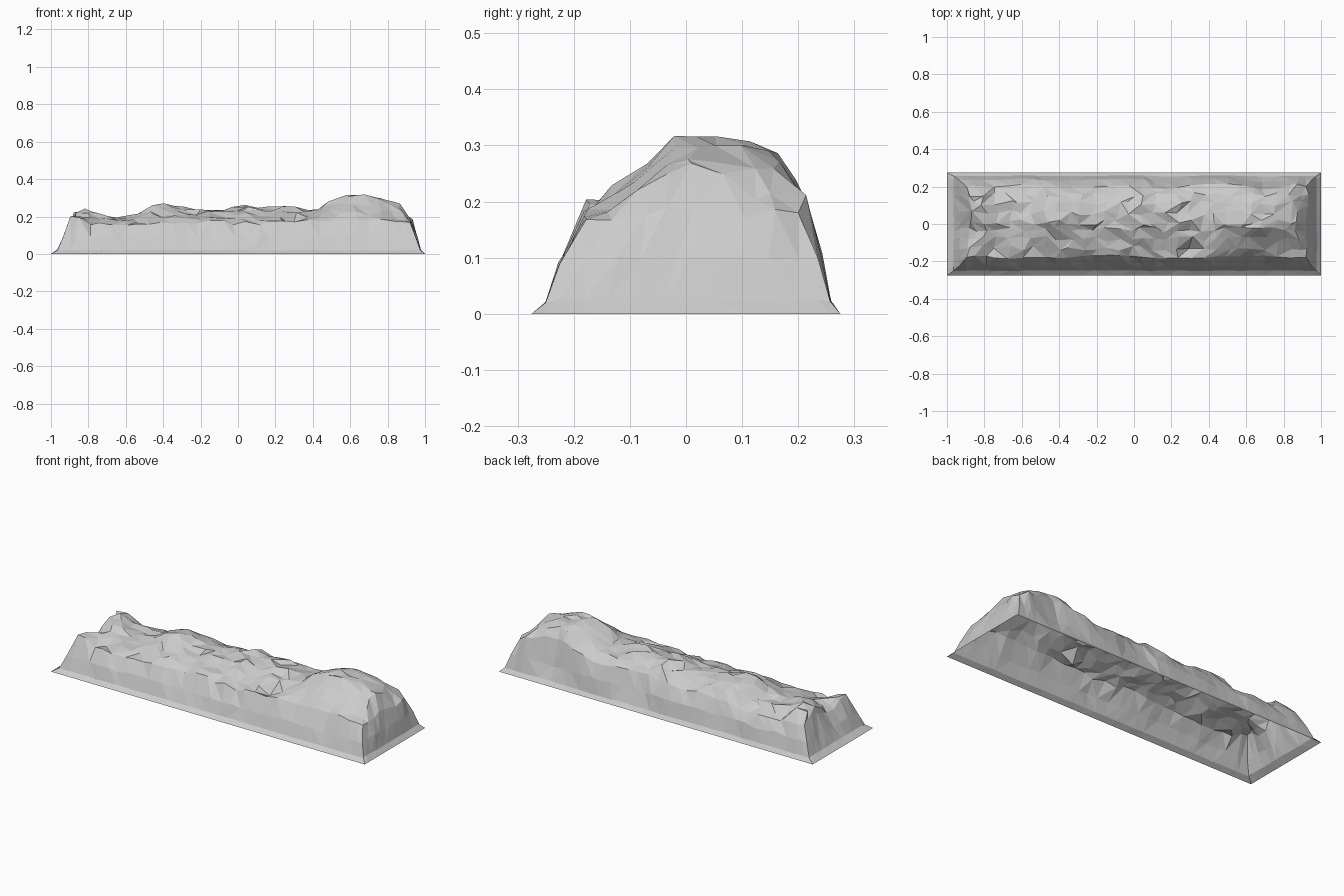
import bpy, bmesh, random
from math import exp
from mathutils import Vector, noise

if "Cube" in bpy.data.objects:
    bpy.data.objects.remove(bpy.data.objects["Cube"])

random.seed(4)

# Ridge stations: x, front shoulder z, crest z, crest y, back shoulder z
STATIONS = [
    (-1.00, .18, .19, .10, .16), (-.87, .19, .225, .09, .17),
    (-.80, .175, .245, .09, .17), (-.70, .165, .20, .06, .155),
    (-.56, .165, .195, .05, .15), (-.45, .17, .262, .05, .165),
    (-.34, .17, .262, .05, .17), (-.26, .17, .235, .04, .17),
    (-.12, .17, .23, .03, .17), (.05, .165, .26, .05, .18),
    (.15, .165, .248, .06, .18), (.23, .18, .25, .05, .18),
    (.28, .165, .255, .05, .18), (.35, .18, .232, .03, .18),
    (.44, .175, .245, .01, .19), (.52, .18, .295, .00, .21),
    (.62, .185, .318, .00, .235), (.76, .185, .303, .02, .23),
    (.85, .19, .265, .03, .21), (1.00, .18, .23, .02, .19)]

# Slopes of the two end walls: x, z
END_WALL = [(-1, .003), (-.965, .025), (-.935, .09), (-.895, .19), (-.86, .4),
            (.83, .4), (.88, .24), (.92, .18), (.95, .10), (.975, .025), (1, .003)]

# Local spikes and hollows: x, y, radius, rise
BUMPS = [(-.87, -.155, .05, .025), (-.88, -.04, .06, -.05), (-.76, -.13, .06, -.03),
         (.28, -.14, .035, -.04), (.87, -.15, .06, -.03), (-.74, .18, .05, -.02)]


def lerp_table(table, t):
    """Linear interpolation in rows sorted by their first value."""
    for a, b in zip(table, table[1:]):
        if t <= b[0]:
            f = max(0, (t - a[0]) / (b[0] - a[0]))
            return [p + (q - p) * f for p, q in zip(a, b)][1:]
    return list(table[-1][1:])


def height(x, y):
    zf, zc, yc, zb = lerp_table(STATIONS, x)
    section = [(-.275, .004), (-.25, .02), (-.225, .09), (-.178, zf),
               ((yc - .178) / 2, zf + (zc - zf) * .55), (yc - .03, zc),
               (yc + .06, zc - .006), (.155, (zc + zb) / 2 + .012), (.2, zb),
               (.235, .10), (.257, .022), (.275, .006)]
    z = min(lerp_table(section, y)[0], lerp_table(END_WALL, x)[0])
    for bx, by, r, rise in BUMPS:
        z += rise * exp(-((x - bx) ** 2 + (y - by) ** 2) / r ** 2) * min(1, z / .15)
    return z


# Grid lines: wall rings share levels so the corners mitre cleanly
xs = [-1, -.965, -.935, -.895, -.86] + [-.8 + .065 * i for i in range(25)]
xs += [.83, .88, .92, .95, .975, 1]
ys = [-.275, -.25, -.225, -.178, -.13, -.08, -.03, .01, .06, .11, .155, .2, .235, .257, .275]
nx, ny = len(xs), len(ys)

# Rocky ridge: open-bottomed faceted shell
bm = bmesh.new()
grid = []
for i, x in enumerate(xs):
    row = []
    for j, y in enumerate(ys):
        px, py, pz = x, y, height(x, y)
        side = j < 4 or j > 10
        end = i < 4 or i > nx - 5
        if 0 < i < nx - 1 and 0 < j < ny - 1:
            if not side and not end:
                px += random.uniform(-.02, .02)
                py += random.uniform(-.015, .015)
                pz = height(px, py) + random.uniform(-.01, .01)
            elif side != end:
                # walls: uneven spacing along, gullies in and out
                swell = .028 * min(1, pz / .15) * noise.noise(Vector((x * 5, y * 5, 2.3)))
                along = random.uniform(-.012, .012)
                px += along if side else swell
                py += swell if side else along
                pz += random.uniform(-.012, .012) * min(1, pz / .15)
        else:
            pz = 0
        row.append(bm.verts.new((px, py, max(pz, 0))))
    grid.append(row)

# Triangles: mitred at the corners, mixed elsewhere
for i in range(nx - 1):
    for j in range(ny - 1):
        a, b, c, d = grid[i][j], grid[i + 1][j], grid[i + 1][j + 1], grid[i][j + 1]
        if i < 4 or i > nx - 6:
            forward = (i < nx / 2) == (j < ny / 2)
        else:
            forward = random.random() < .5
        tris = ((a, b, c), (a, c, d)) if forward else ((a, b, d), (b, c, d))
        for t in tris:
            bm.faces.new(t)

mesh = bpy.data.meshes.new("rock_ridge")
bm.to_mesh(mesh)
bm.free()
bpy.context.collection.objects.link(bpy.data.objects.new("rock_ridge", mesh))
